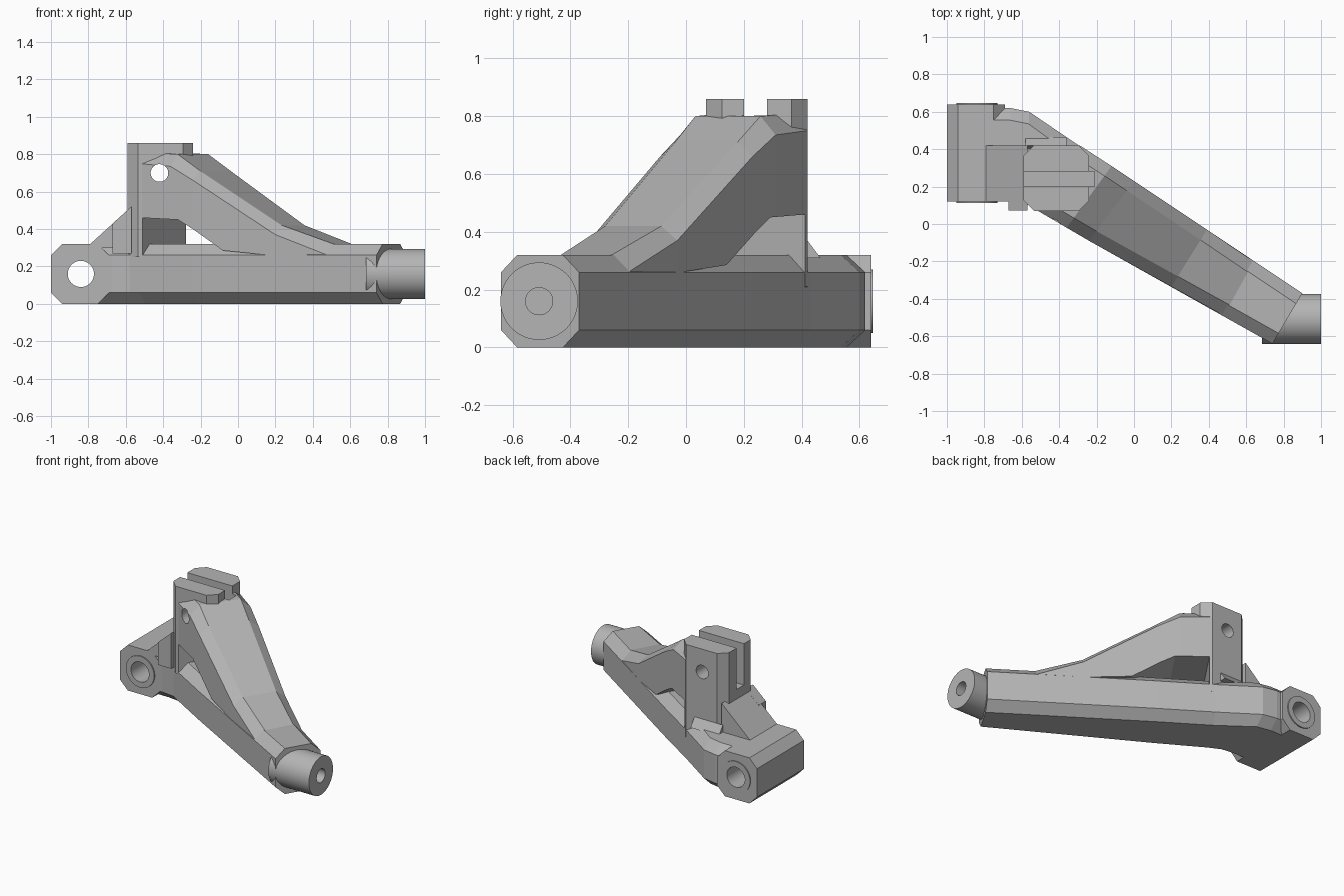
import bpy, bmesh, math
from mathutils import Vector

if "Cube" in bpy.data.objects:
    bpy.data.objects.remove(bpy.data.objects["Cube"], do_unlink=True)

grey = bpy.data.materials.new("plain_grey")
grey.use_nodes = True
grey.diffuse_color = (0.46, 0.46, 0.46, 1)
grey.node_tree.nodes["Principled BSDF"].inputs["Base Color"].default_value = (0.46, 0.46, 0.46, 1)


def loft(name, rings):
    """Skin a row of equal rings and cap both ends."""
    bm = bmesh.new()
    rows = [[bm.verts.new(p) for p in ring] for ring in rings]
    n = len(rows[0])
    for a, b in zip(rows, rows[1:]):
        for i in range(n):
            j = (i + 1) % n
            bm.faces.new((a[i], a[j], b[j], b[i]))
    bm.faces.new(rows[0])
    bm.faces.new(rows[-1])
    bmesh.ops.recalc_face_normals(bm, faces=bm.faces[:])
    mesh = bpy.data.meshes.new(name)
    bm.to_mesh(mesh)
    bm.free()
    mesh.materials.append(grey)
    ob = bpy.data.objects.new(name, mesh)
    bpy.context.collection.objects.link(ob)
    return ob


def prism_y(name, xz, y0, y1):
    return loft(name, [[(x, y, z) for x, z in xz] for y in (y0, y1)])


def prism_z(name, xy, z0, z1):
    return loft(name, [[(x, y, z) for x, y in xy] for z in (z0, z1)])


def chamfered(a0, a1, b0, b1, c):
    """Rectangle outline with cut corners."""
    return [(a0 + c, b0), (a1 - c, b0), (a1, b0 + c), (a1, b1 - c),
            (a1 - c, b1), (a0 + c, b1), (a0, b1 - c), (a0, b0 + c)]


def cylinder(name, start, axis, length, radius):
    """Round bar along the x or y axis."""
    rings = []
    for d in (0, length):
        ring = []
        for i in range(48):
            t = math.tau * i / 48
            u, z = radius * math.cos(t), radius * math.sin(t)
            off = (d, u, z) if axis == "x" else (u, d, z)
            ring.append(Vector(start) + Vector(off))
        rings.append(ring)
    return loft(name, rings)


def cut(ob, *cutters):
    """Subtract cutters from a part and bake the result."""
    for c in cutters:
        c.hide_render = True
        mod = ob.modifiers.new("cut", "BOOLEAN")
        mod.operation, mod.solver, mod.object = "DIFFERENCE", "EXACT", c
    bpy.context.view_layer.update()
    graph = bpy.context.evaluated_depsgraph_get()
    mesh = bpy.data.meshes.new_from_object(ob.evaluated_get(graph))
    ob.modifiers.clear()
    ob.data = mesh


INSET, DROP = 0.065, 0.06


def section(front, back, bottom, shoulder, top, cut_bottom=True):
    """Upright octagon between a front and a back plan point."""
    f, b = Vector(front), Vector(back)
    step = (b - f).normalized() * INSET
    fi, bi = f + step, b - step
    low = bottom + DROP if cut_bottom else bottom + 0.01
    pts = [(fi, bottom), (bi, bottom), (b, low), (b, shoulder),
           (bi, top), (fi, top), (f, shoulder), (f, low)]
    return [(p.x, p.y, z) for p, z in pts]


# Lower chord, bending into the pivot block
chord_plan = [((0.74, -0.64), (0.90, -0.37)), ((-0.24, -0.09), (0.0, 0.23)),
              ((-0.53, 0.08), (-0.31, 0.43)), ((-0.58, 0.11), (-0.56, 0.60)),
              ((-0.67, 0.121), (-0.66, 0.62)), ((-0.78, 0.121), (-0.78, 0.62))]
lower_chord = loft("lower_chord", [section(f, b, 0, 0.26, 0.32) for f, b in chord_plan])

# Rising boom
boom_plan = [((0.48, -0.49), (0.64, -0.20), 0.26, 0.32),
             ((0.20, -0.335), (0.39, -0.03), 0.37, 0.42),
             ((-0.24, -0.09), (0.0, 0.23), 0.66, 0.71),
             ((-0.36, -0.02), (-0.12, 0.31), 0.735, 0.80),
             ((-0.53, 0.08), (-0.29, 0.42), 0.75, 0.81)]
boom = loft("boom", [section(f, b, 0.2, s, t, False) for f, b, s, t in boom_plan])

# Tower with cut corners
tower = prism_z("tower", chamfered(-0.59, -0.24, 0.07, 0.42, 0.055), 0.25, 0.86)

# Cutters shared by boom and tower
window_outline = [(-0.51, 0.46), (-0.32, 0.45), (-0.24, 0.40), (-0.08, 0.285),
                  (0.15, 0.262), (0.15, 0.1), (-0.51, 0.1)]
window = []
for t in (-0.6, 1.6):
    window.append([(x + 0.23 * t, 0.09 - 0.57 * (x + 0.55) + 0.34 * t, z)
                   for x, z in window_outline])
window_cutter = loft("window_cutter", window)
slot_cutter = prism_z("slot_cutter", [(-0.8, 0.20), (-0.21, 0.20), (-0.21, 0.28), (-0.8, 0.28)], 0.57, 1.0)
pin_cutter = cylinder("pin_cutter", (-0.42, -0.3, 0.70), "y", 1.0, 0.047)
for part in (boom, tower):
    cut(part, window_cutter, slot_cutter, pin_cutter)

# Gussets between tower and pivot block
prism_y("gusset", [(-0.80, 0.30), (-0.79, 0.32), (-0.57, 0.52), (-0.57, 0.30)], 0.12, 0.419)
prism_y("front_gusset", [(-0.67, 0.27), (-0.67, 0.43), (-0.57, 0.52), (-0.57, 0.27)], 0.072, 0.15)
loft("tower_foot", [[(x, 0.40, 0.31), (x, 0.42, 0.37), (x, 0.465, 0.31)] for x in (-0.58, -0.36)])

# Pivot block with bushing
pivot_block = prism_y("pivot_block", chamfered(-1.0, -0.69, 0, 0.32, 0.06), 0.12, 0.64)
bushing = cylinder("bushing", (-0.84, 0.112, 0.16), "y", 0.535, 0.11)
pivot_cutter = cylinder("pivot_cutter", (-0.84, -0.1, 0.16), "y", 1.0, 0.07)
cut(pivot_block, pivot_cutter)
cut(bushing, pivot_cutter)
cut(lower_chord, pivot_cutter)

# End spigot with bore
spigot = cylinder("spigot", (0.685, -0.508, 0.16), "x", 0.315, 0.134)
bore_cutter = cylinder("bore_cutter", (0.76, -0.508, 0.16), "x", 0.5, 0.047)
cut(spigot, bore_cutter)
cut(lower_chord, bore_cutter)

for cutter in (window_cutter, slot_cutter, pin_cutter, pivot_cutter, bore_cutter):
    bpy.data.objects.remove(cutter, do_unlink=True)

# Smooth round walls, crisp edges elsewhere
bpy.ops.object.select_all(action="DESELECT")
for ob in (bushing, spigot, pivot_block, tower):
    ob.select_set(True)
    bpy.context.view_layer.objects.active = ob
bpy.ops.object.shade_smooth_by_angle(angle=math.radians(25))
